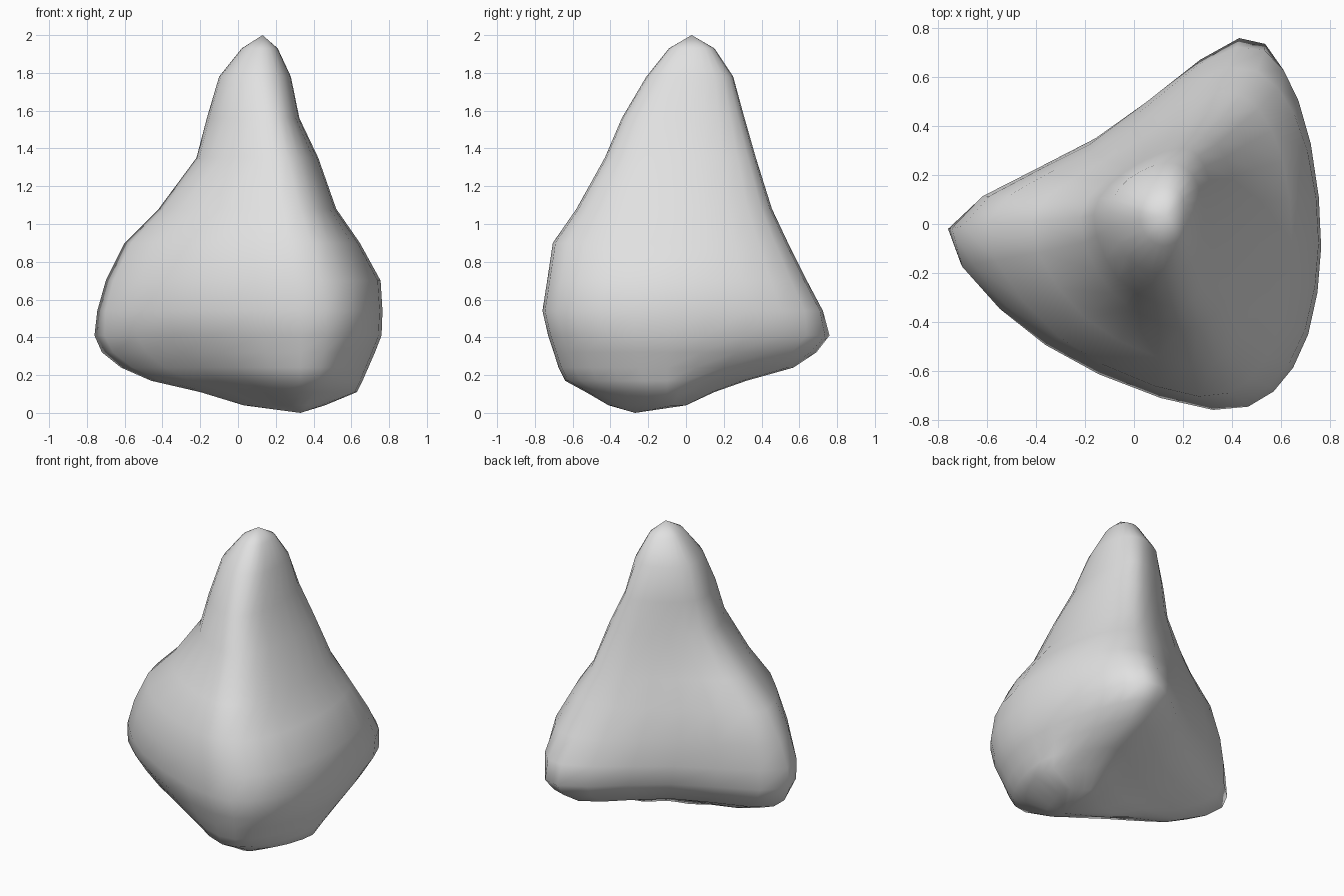
import bpy
import bmesh
from mathutils import Vector

cube = bpy.data.objects.get("Cube")
if cube:
    bpy.data.objects.remove(cube, do_unlink=True)

# Stone colour
stone = bpy.data.materials.new("grey stone")
stone.use_nodes = True
grey = (0.75, 0.75, 0.75, 1)
stone.diffuse_color = grey
stone.node_tree.nodes["Principled BSDF"].inputs["Base Color"].default_value = grey

# Horizontal slices: height, then extents left, right, front, back
SLICES = [
    (.04, .03, .46, -.41, .0),
    (.11, -.2, .63, -.53, .15),
    (.17, -.46, .66, -.64, .32),
    (.24, -.62, .69, -.675, .57),
    (.32, -.72, .725, -.7, .69),
    (.41, -.76, .76, -.73, .76),
    (.54, -.745, .765, -.76, .725),
    (.7, -.7, .755, -.735, .64),
    (.9, -.6, .645, -.705, .54),
    (1.08, -.42, .52, -.58, .455),
    (1.35, -.22, .425, -.43, .37),
    (1.56, -.165, .325, -.34, .31),
    (1.78, -.1, .28, -.21, .25),
    (1.93, .02, .21, -.09, .15),
]
TOP, BOTTOM = (.13, .03, 2), (.33, -.27, 0)
STEPS = 3


def mix(a, b, t):
    return a + (b - a) * t


def rounded(points):
    """Closed smooth curve through the points."""
    out, n = [], len(points)
    for i in range(n):
        a, b, c, d = (points[(i + k) % n] for k in (-1, 0, 1, 2))
        for s in range(STEPS):
            t = s / STEPS
            out.append(b + (c - a) * t / 2
                       + (a * 2 - b * 5 + c * 4 - d) * t * t / 2
                       + (b * 3 - a - c * 3 + d) * t ** 3 / 2)
    return out


def outline(z, x0, x1, y0, y1):
    """Three-cornered at the base, turning oval towards the peak."""
    t = min(max((z - .5) / 1.3, 0), 1)
    low = max(0, (.3 - z) / .3)
    under = max(0, (.5 - z) / .5)
    left = Vector((x0, mix(mix(-.02, .05, t), -.18, low)))
    front = Vector((mix(.33, .12, t), y0))
    right = Vector((x1, mix(-.1, .04, t)))
    back = Vector((mix(mix(.43, .13, t), .3, low), y1))
    ends = [left, front, right, back]
    corners = [Vector(c) for c in ((x0, y0), (x1, y0), (x1, y1), (x0, y1))]
    base_fullness = (.28, .48, .46, -.02)
    peak_fullness = (.4, .5, .5, .35)
    undercut = (.3, .15, .35, .2)
    points = []
    for i, corner in enumerate(corners):
        a, b = ends[i], ends[(i + 1) % 4]
        fullness = mix(base_fullness[i], peak_fullness[i], t) - undercut[i] * under
        points += [a, ((a + b) / 2).lerp(corner, fullness)]
    return [(p.x, p.y, z) for p in rounded(points)]


# Rock body: slices joined by faces and closed at both tips
bm = bmesh.new()
rings = [[bm.verts.new(p) for p in outline(*s)] for s in SLICES]
count = len(rings[0])
for lower, upper in zip(rings, rings[1:]):
    for i in range(count):
        j = (i + 1) % count
        bm.faces.new((lower[i], lower[j], upper[j], upper[i]))
for tip, ring in ((TOP, rings[-1]), (BOTTOM, rings[0])):
    v = bm.verts.new(tip)
    for i in range(count):
        bm.faces.new((ring[i], ring[(i + 1) % count], v))
bmesh.ops.recalc_face_normals(bm, faces=bm.faces)
for face in bm.faces:
    face.smooth = True

mesh = bpy.data.meshes.new("rock")
bm.to_mesh(mesh)
bm.free()
mesh.materials.append(stone)
rock = bpy.data.objects.new("rock", mesh)
bpy.context.collection.objects.link(rock)
